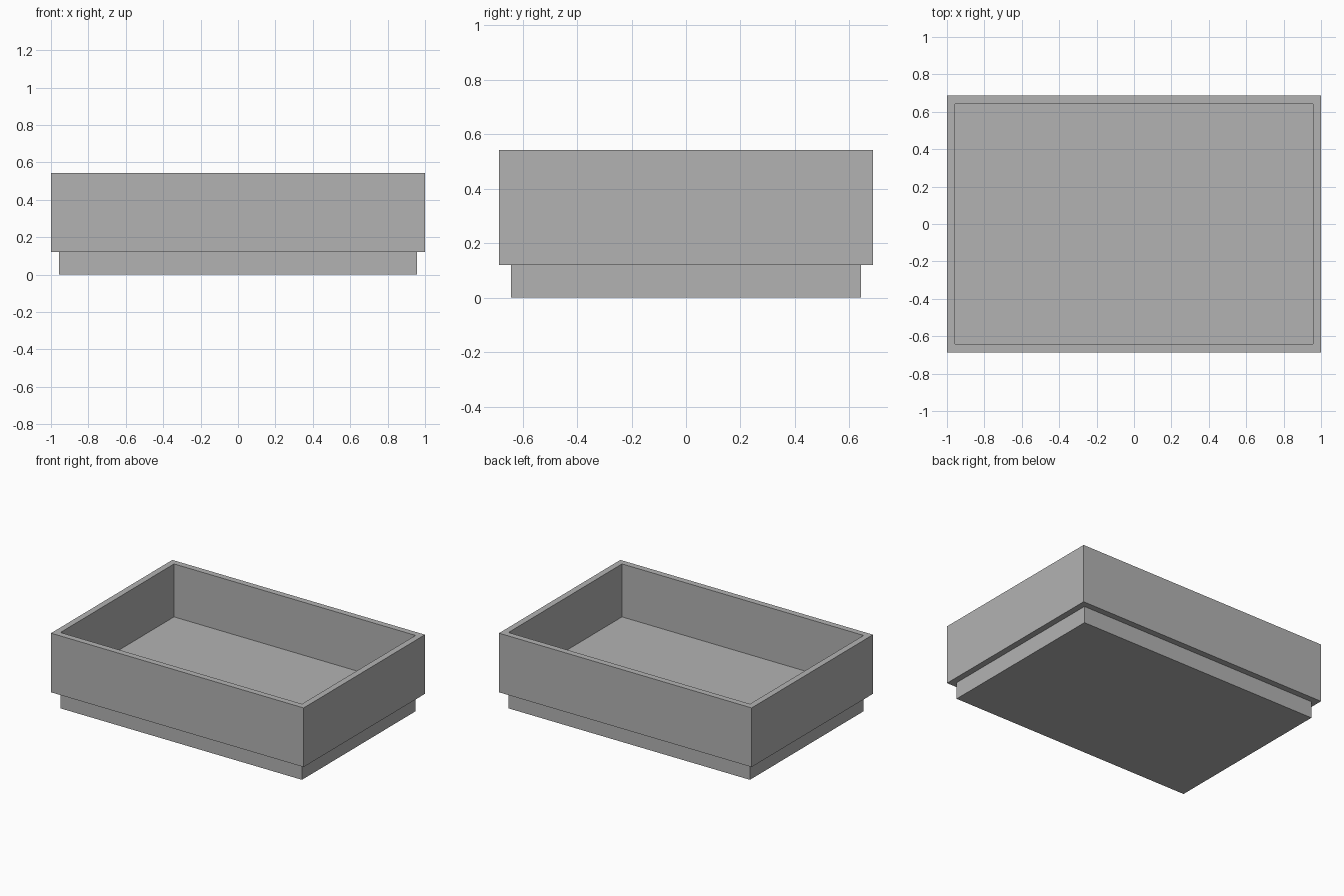
import bpy
import bmesh
from mathutils import Matrix

cube = bpy.data.objects.get("Cube")
if cube:
    bpy.data.objects.remove(cube, do_unlink=True)

GREY = (0.45, 0.45, 0.45, 1.0)
WALL = 0.044
HALF_X, HALF_Y = 1.0, 0.686
STEP_Z, TOP_Z = 0.12, 0.543

mat = bpy.data.materials.new("plain grey")
mat.use_nodes = True
mat.diffuse_color = GREY
mat.node_tree.nodes["Principled BSDF"].inputs["Base Color"].default_value = GREY


def box(name, half_x, half_y, z0, z1, shape=None):
    """Box between two heights, optionally reshaped before it is stored."""
    bm = bmesh.new()
    bmesh.ops.create_cube(bm, size=1, matrix=Matrix.Translation((0, 0, (z0 + z1) / 2))
                          @ Matrix.Diagonal((2 * half_x, 2 * half_y, z1 - z0, 1)))
    if shape:
        shape(bm)
    mesh = bpy.data.meshes.new(name)
    bm.to_mesh(mesh)
    bm.free()
    mesh.materials.append(mat)
    obj = bpy.data.objects.new(name, mesh)
    bpy.context.collection.objects.link(obj)
    return obj


def hollow(bm):
    """Inset the top into a rim and push the middle down to the tray floor."""
    bm.normal_update()
    top = max(bm.faces, key=lambda f: f.calc_center_median().z)
    bmesh.ops.inset_region(bm, faces=[top], thickness=WALL, use_even_offset=True)
    walls = bmesh.ops.extrude_discrete_faces(bm, faces=[top])["faces"]
    floor = max(walls, key=lambda f: f.calc_area())
    depth = TOP_Z - STEP_Z - WALL
    bmesh.ops.translate(bm, verts=floor.verts, vec=(0, 0, -depth))
    bmesh.ops.recalc_face_normals(bm, faces=bm.faces)


# Recessed plinth under the tray
box("base_plinth", HALF_X - WALL, HALF_Y - WALL, 0, STEP_Z)

# Open-topped tray with thin walls and floor
box("tray", HALF_X, HALF_Y, STEP_Z, TOP_Z, hollow)
